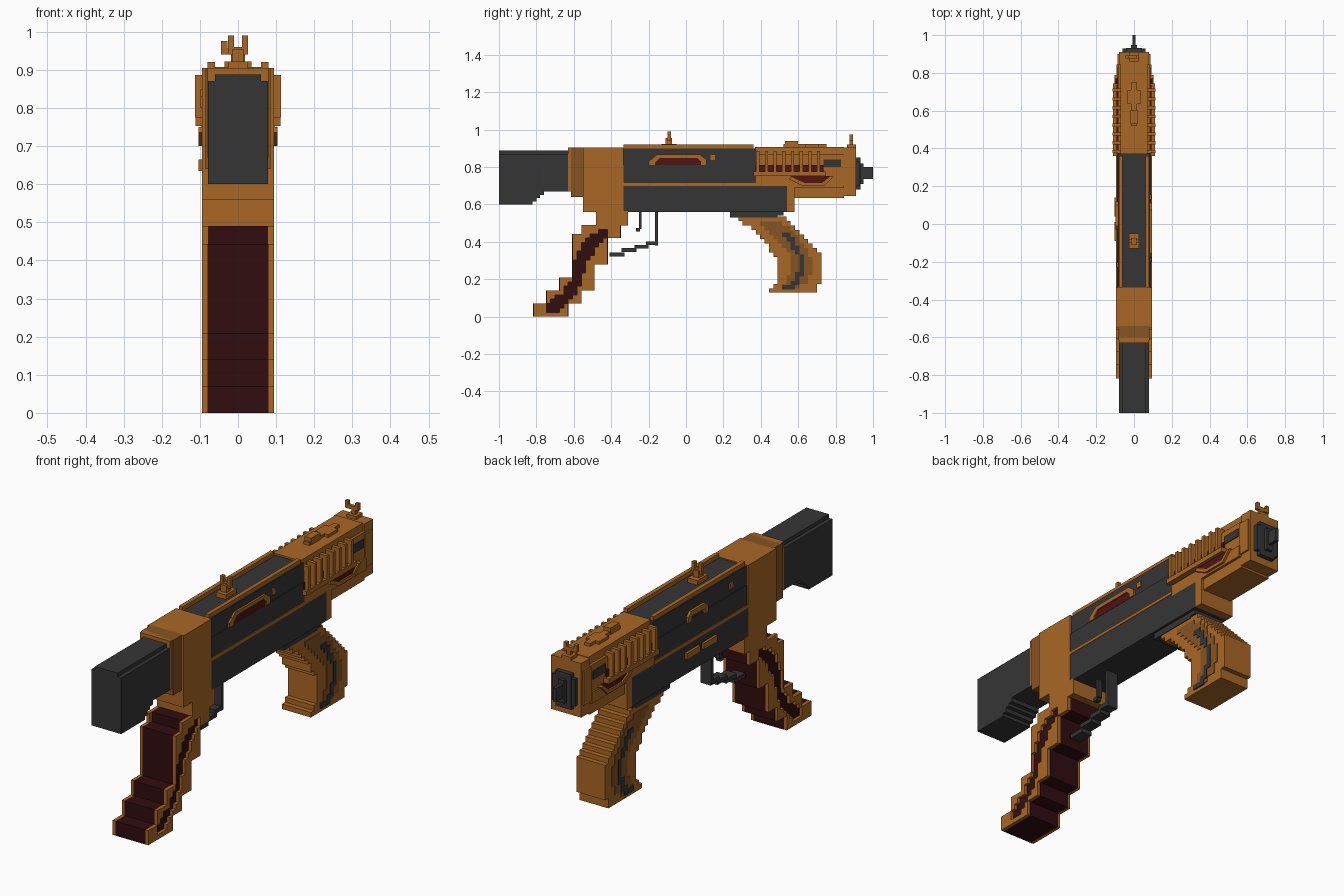
import bpy, bmesh

def mat(name, r, g, b):
    m = bpy.data.materials.new(name)
    m.diffuse_color = (r, g, b, 1)
    return m

ORANGE = mat("orange", .40, .135, .018)
BROWN = mat("brown_orange", .235, .09, .016)
GREY = mat("dark_grey", .036, .036, .036)
RED = mat("red", .085, .006, .007)
DARKRED = mat("dark_red", .03, .004, .005)

def prism(name, pts, x0, x1, m):
    """Extrude a (y, z) outline from x0 to x1."""
    bm = bmesh.new()
    f = bm.faces.new([bm.verts.new((x0, y, z)) for y, z in pts])
    r = bmesh.ops.extrude_face_region(bm, geom=[f])
    vs = [v for v in r["geom"] if isinstance(v, bmesh.types.BMVert)]
    bmesh.ops.translate(bm, verts=vs, vec=(x1 - x0, 0, 0))
    bmesh.ops.recalc_face_normals(bm, faces=bm.faces)
    me = bpy.data.meshes.new(name)
    bm.to_mesh(me)
    bm.free()
    me.materials.append(m)
    o = bpy.data.objects.new(name, me)
    bpy.context.collection.objects.link(o)
    return o

def box(name, x0, x1, y0, y1, z0, z1, m):
    return prism(name, [(y0, z0), (y1, z0), (y1, z1), (y0, z1)], x0, x1, m)

def wide(name, w, y0, y1, z0, z1, m):
    return box(name, -w, w, y0, y1, z0, z1, m)

def at(pts, z):
    """Interpolate y along a (z, y) curve."""
    if z <= pts[0][0]:
        return pts[0][1]
    for (za, ya), (zb, yb) in zip(pts, pts[1:]):
        if za <= z <= zb and zb > za:
            return ya + (yb - ya) * (z - za) / (zb - za)
    return pts[-1][1]

U = .56 / 24  # block size

def stairs(name, left, right, z0, z1, x0, x1, m, snap=True):
    """Stepped solid between two (z, y) curves."""
    n = round((z1 - z0) / U)
    h = (z1 - z0) / n
    a, b = [], []
    for i in range(n):
        zm = z0 + (i + .5) * h
        l, r = at(left, zm), at(right, zm)
        if snap:
            l, r = round(l / U) * U, round(r / U) * U
        r = max(r, l + .004)
        for z in (z0 + i * h, z0 + (i + 1) * h):
            for lst, y in ((a, l), (b, r)):
                if not lst or lst[-1] != (y, z):
                    lst.append((y, z))
    return prism(name, a + b[::-1], x0, x1, m)

# Stock
prism("stock", [(-1, .60), (-.82, .60), (-.82, .615), (-.80, .615), (-.80, .635), (-.78, .635),
                (-.78, .65), (-.76, .65), (-.76, .67), (-.62, .67), (-.62, .87), (-1, .87)],
      -.079, .079, GREY)
wide("stock_top", .06, -1, -.62, .87, .888, GREY)

# Rear receiver and collar
wide("collar_flange", .08, -.63, -.60, .67, .905, ORANGE)
wide("collar", .085, -.615, -.54, .64, .905, BROWN)
wide("rear_receiver", .095, -.55, -.335, .56, .905, ORANGE)

# Centre receiver panels
wide("lower_receiver", .092, -.335, .54, .56, .70, GREY)
wide("receiver_ledge", .094, -.335, .375, .70, .715, ORANGE)
wide("upper_panel", .09, -.335, .375, .715, .81, GREY)
wide("upper_panel_top", .086, -.335, .375, .81, .90, GREY)
prism("receiver_foot", [(.235, .56), (.235, .53), (.49, .53), (.49, .54), (.52, .54), (.52, .56)],
      -.08, .08, GREY)
for s in (1, -1):
    box("top_rail", s * .06, s * .08, -.335, .36, .895, .92, ORANGE)

# Right side ejection window
box("window_red", .08, .089, -.18, .09, .812, .85, RED)
prism("window_frame", [(-.20, .81), (-.20, .83), (-.155, .867), (.075, .867), (.11, .84), (.11, .81),
                       (.08, .81), (.08, .83), (.06, .848), (-.14, .848), (-.165, .825), (-.165, .81)],
      .08, .095, ORANGE)
box("window_pin", .08, .093, .13, .155, .838, .865, ORANGE)

# Left side bracket, pin and lower plates
prism("left_bracket", [(-.03, .80), (-.03, .83), (-.01, .85), (.10, .85), (.12, .83), (.12, .80),
                       (.095, .80), (.095, .825), (-.005, .825), (-.005, .80)], -.098, -.08, ORANGE)
box("left_pin", -.093, -.08, -.23, -.205, .838, .865, ORANGE)
for y in (.04, -.09):
    box("left_plate", -.104, -.09, y, y + .10, .635, .665, ORANGE)

# Front body
wide("front_body", .084, .37, .845, .70, .87, ORANGE)
wide("front_body_top", .072, .37, .845, .87, .908, ORANGE)
wide("front_skirt", .092, .375, .845, .69, .745, ORANGE)
wide("front_lower", .08, .54, .845, .635, .70, ORANGE)
wide("front_column", .092, .54, .58, .56, .70, ORANGE)
wide("nose_block", .08, .845, .91, .645, .905, ORANGE)
wide("nose_ring", .088, .84, .90, .70, .86, ORANGE)

# Ribbed side guards
for s in (1, -1):
    box("guard_red", s * .07, s * .093, .37, .735, .775, .81, RED)
    box("guard_base", s * .08, s * .112, .36, .745, .752, .775, ORANGE)
    for i in range(8):
        y = .375 + i * .0465
        box("guard_rib", s * .088, s * .113, y, y + .017, .775, .887, ORANGE)
        box("guard_rib_root", s * .07, s * .09, y, y + .017, .865, .887, ORANGE)
    box("side_slot", s * .07, s * .088, .735, .83, .80, .84, GREY)
    prism("vent_red", [(.56, .752), (.77, .752), (.77, .73), (.74, .71), (.62, .71)],
          s * .08, s * .096, RED)
    prism("vent_frame", [(.55, .735), (.62, .70), (.74, .70), (.79, .75), (.77, .75), (.73, .716),
                         (.63, .716), (.56, .75)], s * .08, s * .103, ORANGE)

# Muzzle
wide("muzzle_plate", .06, .905, .93, .70, .83, GREY)
wide("muzzle_plate_tall", .042, .905, .932, .68, .85, GREY)
wide("muzzle_step", .016, .93, .948, .71, .82, GREY)
wide("muzzle_tip", .008, .94, 1.0, .735, .80, GREY)

# Top block
wide("top_strip", .015, .52, .75, .90, .922, ORANGE)
wide("top_cross", .035, .635, .71, .90, .922, ORANGE)
wide("top_block", .018, .53, .60, .90, .94, ORANGE)

# Rear sight
wide("rear_sight_base", .026, -.13, -.05, .895, .922, ORANGE)
wide("rear_sight_stem", .015, -.11, -.075, .92, .955, ORANGE)
wide("rear_sight_bar", .026, -.098, -.08, .94, .96, ORANGE)
for s in (1, -1):
    box("rear_sight_prong", s * .01, s * .026, -.098, -.08, .955, .99, ORANGE)

# Front sight
wide("front_sight_base", .025, .86, .91, .90, .92, ORANGE)
wide("front_sight_stem", .01, .875, .892, .90, .95, ORANGE)
box("front_sight_bar", -.044, .026, .875, .892, .94, .957, ORANGE)
for x in (-.044, .01):
    box("front_sight_prong", x, x + .016, .875, .892, .95, .975, ORANGE)

# Trigger and guard
wide("trigger", .012, -.252, -.237, .47, .57, GREY)
wide("trigger_hook", .012, -.268, -.245, .455, .475, GREY)
wide("guard_post", .028, -.167, -.15, .38, .57, GREY)
for y0, y1, z in ((-.215, -.15, .382), (-.275, -.20, .364), (-.345, -.265, .346), (-.41, -.33, .322)):
    wide("guard_step", .028, y0, y1, z, z + .02, GREY)

# Rear grip: dark core between stepped side plates with a window
back = [(0, -.825), (.07, -.825), (.07, -.756), (.14, -.756), (.14, -.686), (.21, -.686), (.21, -.617),
        (.44, -.617), (.44, -.55), (.49, -.55), (.49, -.48), (.56, -.48)]
front = [(0, -.62), (.07, -.62), (.07, -.55), (.14, -.55), (.14, -.48), (.28, -.48), (.28, -.41),
         (.42, -.41), (.42, -.34), (.49, -.34), (.49, -.31), (.56, -.31)]
win_back = [(0, -.71), (.02, -.71), (.02, -.755), (.05, -.755), (.13, -.66), (.22, -.60), (.30, -.60),
            (.39, -.555), (.43, -.51), (.46, -.45), (.46, -.43), (.56, -.40)]
win_front = [(0, -.71), (.02, -.71), (.02, -.68), (.10, -.61), (.20, -.555), (.30, -.525),
             (.37, -.475), (.42, -.425), (.46, -.425), (.46, -.43), (.56, -.40)]
stairs("grip_core", [(z, y + .008) for z, y in back], [(z, y - .008) for z, y in front],
       0, .49, -.08, .08, DARKRED, False)
wide("grip_neck", .095, -.48, -.31, .487, .565, ORANGE)
for s in (1, -1):
    stairs("grip_plate_back", back, win_back, 0, .49, s * .078, s * .095, ORANGE)
    stairs("grip_plate_front", win_front, front, 0, .49, s * .078, s * .095, ORANGE)

# Curved foregrip with inset side layers
fl = [(.128, .445), (.155, .445), (.156, .465), (.20, .49), (.30, .498), (.36, .45), (.44, .38), (.53, .28)]
fr = [(.128, .685), (.17, .71), (.22, .733), (.33, .733), (.40, .66), (.47, .60), (.53, .53)]
bl = [(.15, .51), (.20, .545), (.26, .56), (.33, .55), (.40, .49), (.51, .39)]
br = [(.15, .60), (.20, .66), (.26, .675), (.33, .665), (.40, .62), (.46, .565), (.51, .51)]
gl = [(.145, .515), (.165, .53), (.18, .57), (.24, .60), (.33, .60), (.38, .56), (.42, .52), (.45, .50)]
gr = [(.145, .565), (.18, .60), (.24, .625), (.33, .625), (.38, .60), (.42, .575), (.45, .56)]
stairs("foregrip", fl, fr, .128, .535, -.077, .077, ORANGE)
for s in (1, -1):
    stairs("foregrip_inlay", bl, br, .15, .51, s * .07, s * .08, BROWN)
    stairs("foregrip_strip", gl, gr, .145, .45, s * .07, s * .083, GREY)
